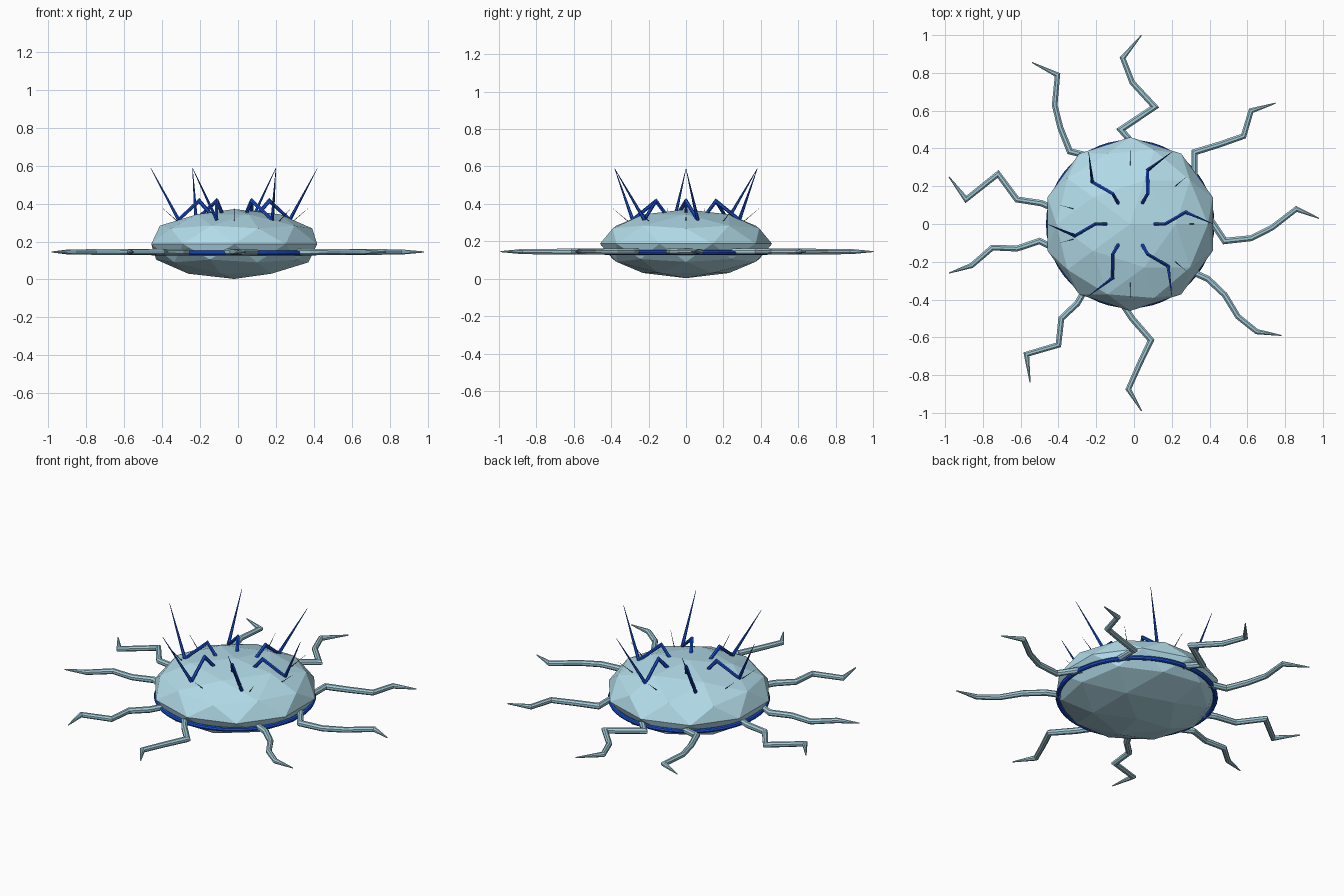
import bpy, bmesh, math
from mathutils import Vector

if "Cube" in bpy.data.objects:
    bpy.data.objects.remove(bpy.data.objects["Cube"])

CX = -0.02  # body axis


def material(name, color):
    m = bpy.data.materials.new(name)
    m.diffuse_color = (*color, 1)
    m.use_nodes = True
    m.node_tree.nodes["Principled BSDF"].inputs["Base Color"].default_value = m.diffuse_color
    return m


pale = material("pale_blue", (0.45, 0.72, 0.82))
arm_mat = material("arm_blue", (0.36, 0.60, 0.69))
blue = material("deep_blue", (0.01, 0.08, 0.65))
dark = material("dark_spine", (0.02, 0.03, 0.06))


def tube(name, pts, radii, mat, sides=6):
    """Flat-faced mitred tube along a path, with a radius per point."""
    pts = [Vector(p) for p in pts]
    bm = bmesh.new()
    rings = []
    for i, p in enumerate(pts):
        t_in = (p - pts[i - 1]).normalized() if i else None
        t_out = (pts[i + 1] - p).normalized() if i < len(pts) - 1 else None
        t_in, t_out = t_in or t_out, t_out or t_in
        tan = (t_in + t_out).normalized()
        stretch = 1 / max(0.6, tan.dot(t_in))
        side = tan.cross(Vector((0, 0, 1))).normalized()
        up = side.cross(tan).normalized()
        # widen the joint in the plane of the bend
        bend = t_out - t_in
        ws = stretch if abs(bend.dot(side)) > abs(bend.dot(up)) else 1
        wu = stretch if ws == 1 else 1
        ring = []
        for k in range(sides):
            a = 2 * math.pi * k / sides + math.pi / sides
            ring.append(bm.verts.new(p + radii[i] * (side * math.cos(a) * ws + up * math.sin(a) * wu)))
        rings.append(ring)
    for r0, r1 in zip(rings, rings[1:]):
        for k in range(sides):
            j = (k + 1) % sides
            bm.faces.new((r0[k], r0[j], r1[j], r1[k]))
    bm.faces.new(rings[0])
    bm.faces.new(rings[-1])
    bmesh.ops.recalc_face_normals(bm, faces=bm.faces)
    me = bpy.data.meshes.new(name)
    bm.to_mesh(me)
    bm.free()
    me.materials.append(mat)
    ob = bpy.data.objects.new(name, me)
    bpy.context.collection.objects.link(ob)
    return ob


# Faceted, flattened body
bpy.ops.mesh.primitive_ico_sphere_add(subdivisions=2, radius=1, location=(CX, 0, 0.187))
body = bpy.context.object
body.name = "body"
body.scale = (0.46, 0.46, 0.184)
body.data.materials.append(pale)

# Blue band around the lower body
bpy.ops.mesh.primitive_torus_add(major_radius=0.433, minor_radius=0.013, major_segments=48,
                                 minor_segments=8, location=(CX, 0, 0.14))
band = bpy.context.object
band.name = "rim_band"
band.data.materials.append(blue)

# Crooked arms lying in a flat plane around the body
arms = [
    [(0.00, 0.42), (-0.07, 0.50), (0.11, 0.62), (-0.01, 0.75), (-0.06, 0.88), (0.04, 1.00)],
    [(-0.24, 0.36), (-0.34, 0.385), (-0.39, 0.51), (-0.42, 0.63), (-0.405, 0.79), (-0.54, 0.855)],
    [(0.32, 0.24), (0.32, 0.38), (0.45, 0.42), (0.58, 0.465), (0.62, 0.60), (0.75, 0.64)],
    [(-0.42, 0.08), (-0.49, 0.11), (-0.62, 0.13), (-0.72, 0.265), (-0.89, 0.13), (-0.98, 0.25)],
    [(0.40, 0.03), (0.48, -0.09), (0.62, -0.075), (0.73, -0.02), (0.86, 0.08), (0.98, 0.03)],
    [(-0.42, -0.13), (-0.50, -0.09), (-0.62, -0.13), (-0.75, -0.125), (-0.86, -0.22), (-0.98, -0.26)],
    [(0.30, -0.25), (0.39, -0.29), (0.48, -0.375), (0.55, -0.49), (0.65, -0.57), (0.78, -0.59)],
    [(-0.26, -0.35), (-0.30, -0.42), (-0.385, -0.50), (-0.40, -0.64), (-0.57, -0.69), (-0.55, -0.84)],
    [(-0.07, -0.41), (-0.01, -0.50), (0.09, -0.615), (0.03, -0.74), (-0.03, -0.875), (0.04, -0.99)],
]
for i, path in enumerate(arms):
    tube(f"arm_{i + 1}", [(x, y, 0.145) for x, y in path],
         [0.018, 0.018, 0.017, 0.016, 0.015, 0.003], arm_mat, 8)


def polar(r, deg, z):
    a = math.radians(deg)
    return (CX + r * math.cos(a), r * math.sin(a), z)


# Six jointed blue legs on the back, each ending in a raised spike
for i in range(6):
    a = 60 * i
    hip, knee = polar(0.125, a, 0.345), polar(0.185, a, 0.415)
    ankle, tip = polar(0.30, a + 12, 0.315), polar(0.44, a, 0.588)
    tube(f"leg_upper_{i + 1}", [hip, knee, ankle], [0.010, 0.010, 0.009], blue)
    tube(f"leg_spike_{i + 1}", [ankle, tip], [0.010, 0.001], blue)

# Hair-thin spines between the legs
for i, a in enumerate((0, 40, 90, 165, 195, 270, 320)):
    tube(f"spine_{i + 1}", [polar(0.29, a, 0.29), polar(0.39, a, 0.375)], [0.003, 0.0006], dark, 4)
